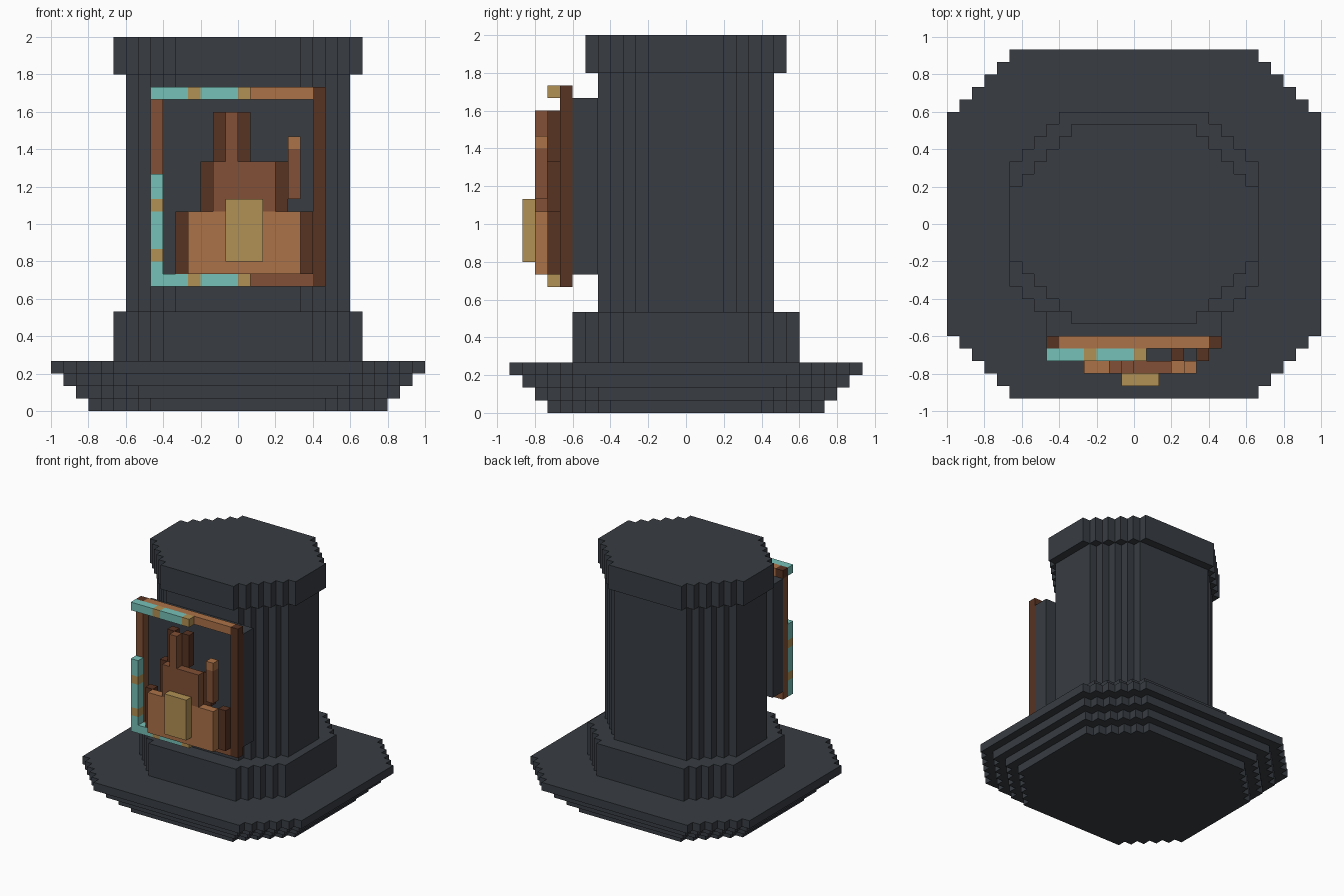
import bpy, bmesh

cube = bpy.data.objects.get("Cube")
if cube:
    bpy.data.objects.remove(cube, do_unlink=True)

U = 1 / 15  # size of one block


def material(name, hex_code):
    rgb = [int(hex_code[i:i + 2], 16) / 255 for i in (0, 2, 4)]
    lin = [c / 12.92 if c <= 0.04045 else ((c + 0.055) / 1.055) ** 2.4 for c in rgb]
    mat = bpy.data.materials.new(name)
    mat.use_nodes = True
    mat.diffuse_color = (*lin, 1)
    bsdf = mat.node_tree.nodes["Principled BSDF"]
    bsdf.inputs["Base Color"].default_value = (*lin, 1)
    bsdf.inputs["Roughness"].default_value = 0.8
    return mat


SLATE = material("slate", "383D43")
DARK = material("dark_brown", "573322")
MID = material("mid_brown", "825036")
LIGHT = material("light_brown", "AC7248")
GOLD = material("gold", "B29155")
TEAL = material("teal", "76C1B8")


def prism(name, outline, z0, z1, mat):
    """Extrude a flat outline, given in blocks, from z0 to z1."""
    bm = bmesh.new()
    base = bm.faces.new([bm.verts.new((x * U, y * U, z0 * U)) for x, y in outline])
    top = bmesh.ops.extrude_face_region(bm, geom=[base])["geom"]
    bmesh.ops.translate(bm, vec=(0, 0, (z1 - z0) * U),
                        verts=[v for v in top if isinstance(v, bmesh.types.BMVert)])
    bmesh.ops.recalc_face_normals(bm, faces=bm.faces)
    mesh = bpy.data.meshes.new(name)
    bm.to_mesh(mesh)
    bm.free()
    mesh.materials.append(mat)
    obj = bpy.data.objects.new(name, mesh)
    bpy.context.collection.objects.link(obj)
    return obj


def box(name, x, y, z, mat):
    return prism(name, [(x[0], y[0]), (x[1], y[0]), (x[1], y[1]), (x[0], y[1])], *z, mat)


def stepped(name, hx, hy, steps, z0, z1):
    """Block with staircase corners: half sizes hx, hy and a number of steps."""
    corner = []
    for i in range(steps + 1):
        corner.append((hx - i, hy - steps + i))
        if i < steps:
            corner.append((hx - i - 1, hy - steps + i))
    left = [(-x, y) for x, y in reversed(corner)]
    half = corner + left
    return prism(name, half + [(-x, -y) for x, y in half], z0, z1, SLATE)


# Pedestal: flaring base tiers, plinth, shaft, cap
for i in range(4):
    stepped(f"base_tier_{i + 1}", 12 + i, 11 + i, 5, i, i + 1)
stepped("plinth", 10, 9, 4, 4, 8)
stepped("shaft", 9, 7, 4, 8, 27)
stepped("cap", 10, 8, 5, 27, 30)
box("back_panel", (-7, 7), (-9, -7), (11, 25), SLATE)

# Picture frame
FRAME = (-10, -9)
box("frame_right_bar", (6, 7), FRAME, (10, 26), DARK)
box("frame_left_bar", (-7, -6), FRAME, (10, 25), MID)
box("frame_left_corner", (-7, -6), FRAME, (25, 26), DARK)
box("frame_top_bar", (-6, 6), FRAME, (25, 26), LIGHT)
box("frame_bottom_bar", (-6, 6), FRAME, (10, 11), MID)

# Banded trim in front of the frame: top, bottom and side
TRIM = (-11, -10)
for label, z in (("top", (25, 26)), ("bottom", (10, 11))):
    for a, b, mat in ((-7, -4, TEAL), (-4, -3, GOLD), (-3, 0, TEAL), (0, 1, GOLD)):
        box(f"{label}_trim", (a, b), TRIM, z, mat)
for a, b, mat in ((11, 12, TEAL), (12, 13, GOLD), (13, 16, TEAL), (16, 17, GOLD), (17, 19, TEAL)):
    box("side_trim", (-7, -6), TRIM, (a, b), mat)

# Relief: three narrowing blocks, each with dark edge strips set one step back
RELIEF = (-12, -11)
for label, x0, x1, z, mat in (("lower", -4, 5, (11, 16), LIGHT),
                              ("middle", -2, 3, (16, 20), MID),
                              ("tower", -1, 0, (20, 24), MID)):
    box(f"relief_{label}", (x0, x1), RELIEF, z, mat)
    box(f"relief_{label}_edge", (x0 - 1, x0), TRIM, z, DARK)
    box(f"relief_{label}_edge", (x1, x1 + 1), TRIM, z, DARK)
box("relief_door", (-1, 2), (-13, -12), (12, 17), GOLD)
box("relief_post", (4, 5), RELIEF, (17, 21), MID)
box("relief_post_tip", (4, 5), RELIEF, (21, 22), LIGHT)
